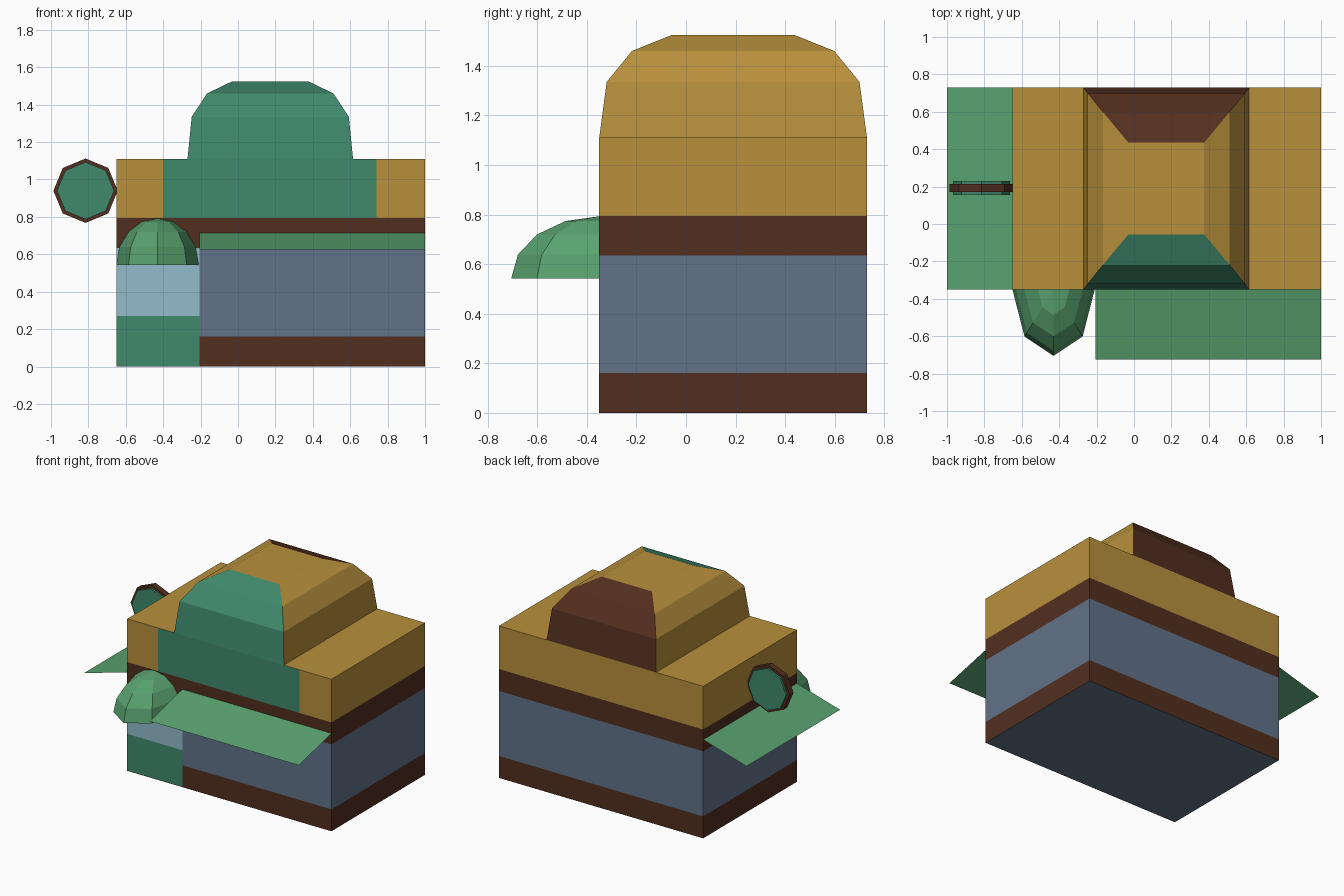
import bpy, bmesh, math

if "Cube" in bpy.data.objects:
    bpy.data.objects.remove(bpy.data.objects["Cube"])

COLOURS = {
    "gold": (0.48, 0.28, 0.045), "brown": (0.085, 0.028, 0.014),
    "teal": (0.05, 0.25, 0.15), "leaf": (0.10, 0.36, 0.16),
    "slate": (0.12, 0.17, 0.25), "sky": (0.29, 0.50, 0.60),
}
NAMES = list(COLOURS)
MATS = []
for key, rgb in COLOURS.items():
    m = bpy.data.materials.new(key)
    m.diffuse_color = (*rgb, 1)
    m.use_nodes = True
    m.node_tree.nodes["Principled BSDF"].inputs["Base Color"].default_value = m.diffuse_color
    MATS.append(m)


def build(name, faces, recalc=True):
    """Make a flat-shaded object from (colour, points) faces."""
    bm = bmesh.new()
    for colour, pts in faces:
        f = bm.faces.new([bm.verts.new(p) for p in pts])
        f.material_index = NAMES.index(colour)
    bmesh.ops.remove_doubles(bm, verts=bm.verts, dist=1e-4)
    bmesh.ops.dissolve_degenerate(bm, edges=bm.edges, dist=1e-4)
    if recalc:
        bmesh.ops.recalc_face_normals(bm, faces=bm.faces)
    mesh = bpy.data.meshes.new(name)
    bm.to_mesh(mesh)
    bm.free()
    for m in MATS:
        mesh.materials.append(m)
    ob = bpy.data.objects.new(name, mesh)
    bpy.context.collection.objects.link(ob)
    return ob


X0, X1, Y0, Y1, TOP = -0.65, 1.0, -0.35, 0.73, 1.11
DOOR = -0.205


def front(colour, xa, xb, za, zb):
    return (colour, [(xa, Y0, za), (xb, Y0, za), (xb, Y0, zb), (xa, Y0, zb)])


# Banded side and back walls
walls = []
levels = [0, 0.16, 0.635, 0.795, TOP]
for colour, a, b in zip(["brown", "slate", "brown", "gold"], levels, levels[1:]):
    walls += [
        (colour, [(X1, Y0, a), (X1, Y1, a), (X1, Y1, b), (X1, Y0, b)]),
        (colour, [(X1, Y1, a), (X0, Y1, a), (X0, Y1, b), (X1, Y1, b)]),
        (colour, [(X0, Y1, a), (X0, Y0, a), (X0, Y0, b), (X0, Y1, b)])]

# Front wall with its door, glass and sign panel
walls += [
    front("teal", X0, DOOR, 0, 0.27), front("sky", X0, DOOR, 0.27, 0.635),
    front("brown", DOOR, X1, 0, 0.16), front("slate", DOOR, X1, 0.16, 0.635),
    front("brown", X0, X1, 0.635, 0.795),
    front("gold", X0, -0.40, 0.795, TOP), front("teal", -0.40, 0.74, 0.795, TOP),
    front("gold", 0.74, X1, 0.795, TOP)]

# Underside, and roof strips beside the raised roof
walls.append(("slate", [(X0, Y0, 0), (X0, Y1, 0), (X1, Y1, 0), (X1, Y0, 0)]))
for a, b in ((X0, -0.27), (0.615, X1)):
    walls.append(("gold", [(a, Y0, TOP), (b, Y0, TOP), (b, Y1, TOP), (a, Y1, TOP)]))
build("building_walls", walls, recalc=False)

# Raised roof: shrinking rectangles (half width, half depth, height)
CX, CY = 0.1725, 0.19
rings = []
for hx, hy, z in [(0.4425, 0.54, TOP), (0.42, 0.51, 1.335),
                  (0.338, 0.408, 1.46), (0.203, 0.246, 1.525)]:
    rings.append([(CX + sx * hx, CY + sy * hy, z)
                  for sx, sy in ((-1, -1), (1, -1), (1, 1), (-1, 1))])
roof = [("gold", rings[-1])]
for lo, hi in zip(rings, rings[1:]):
    for i, colour in enumerate(["teal", "gold", "brown", "gold"]):
        j = (i + 1) % 4
        roof.append((colour, [lo[i], lo[j], hi[j], hi[i]]))
build("raised_roof", roof, recalc=False)

# Flat sloping awnings
build("front_awning", [("leaf", [(DOOR, -0.725, 0.625), (X1, -0.725, 0.625),
                                 (X1, Y0, 0.715), (DOOR, Y0, 0.715)])], False)
build("side_awning", [("leaf", [(-1, Y0, 0.62), (X0, Y0, 0.72),
                                (X0, Y1, 0.72), (-1, Y1, 0.62)])], False)


# Quarter-dome canopy over the door
def canopy_point(i, j):
    az, el = math.pi + i * math.pi / 4, j * math.pi / 8
    return (-0.43 + 0.22 * math.cos(az) * math.cos(el),
            Y0 + 0.355 * math.sin(az) * math.cos(el), 0.543 + 0.25 * math.sin(el))


canopy = []
for i in range(4):
    for j in range(4):
        pts = [canopy_point(i, j), canopy_point(i + 1, j), canopy_point(i + 1, j + 1)]
        if j < 3:
            pts.append(canopy_point(i, j + 1))
        canopy.append(("leaf", pts))
build("door_canopy", canopy, recalc=False)


# Octagonal hanging sign: rim and protruding disc
def octagon(name, colour, radius, ya, yb):
    def ring(y):
        return [(-0.815 + radius * math.cos(k * math.pi / 4), y,
                 0.94 + radius * math.sin(k * math.pi / 4)) for k in range(8)]
    a, b = ring(ya), ring(yb)
    sides = [(colour, [a[k], a[k - 1], b[k - 1], b[k]]) for k in range(8)]
    build(name, [(colour, a), (colour, b)] + sides)


octagon("sign_rim", "brown", 0.172, 0.17, 0.215)
octagon("sign_disc", "teal", 0.153, 0.155, 0.23)
